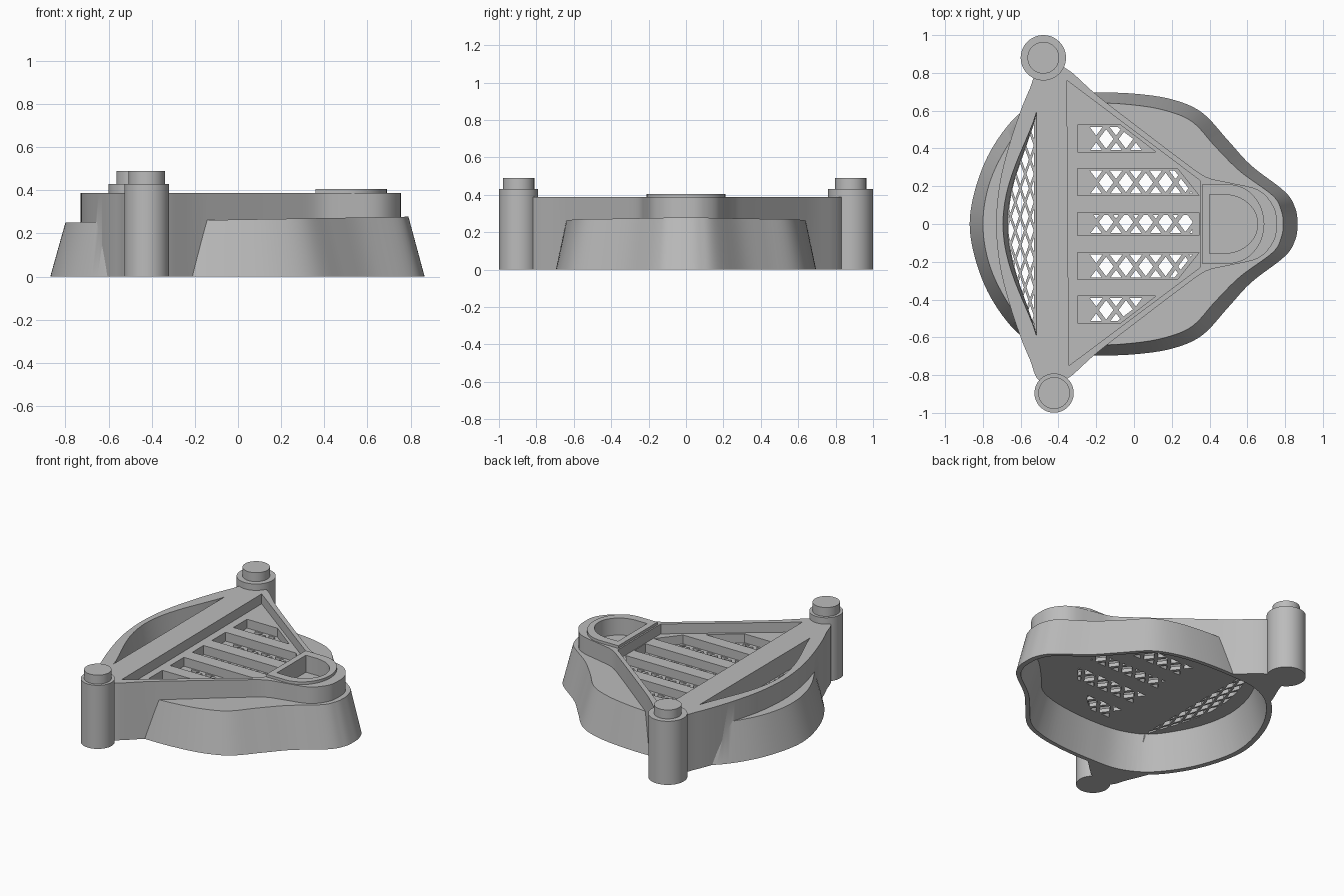
import bpy, bmesh, math
from mathutils import Vector

cube = bpy.data.objects.get("Cube")
if cube:
    bpy.data.objects.remove(cube, do_unlink=True)

grey = bpy.data.materials.new("plain_grey")
grey.use_nodes = True
COLOUR = (0.5, 0.5, 0.5, 1)
grey.diffuse_color = COLOUR
grey.node_tree.nodes["Principled BSDF"].inputs["Base Color"].default_value = COLOUR


def mirrored(half):
    """Close a half outline, which runs from +x round to -x, across y."""
    return half + [(x, -y) for x, y in half[-2:0:-1]]


def smooth_loop(points, steps=6):
    """Sample a closed Catmull-Rom curve through the points."""
    pts = [Vector(p) for p in points]
    n, out = len(pts), []
    for i in range(n):
        a, b, c, d = (pts[(i + k) % n] for k in (-1, 0, 1, 2))
        for s in range(steps):
            t = s / steps
            out.append(0.5 * (2 * b + (c - a) * t + (2 * a - 5 * b + 4 * c - d) * t * t
                              + (3 * b - a - 3 * c + d) * t ** 3))
    return [tuple(p) for p in out]


def scaled(loop, f):
    return [(x * f, y * f) for x, y in loop]


def add_loft(bm, low, high, z0, z1, tilt=0):
    """Closed solid between two outlines of equal length."""
    a = [bm.verts.new((x, y, z0)) for x, y in low]
    b = [bm.verts.new((x, y, z1 + tilt * x)) for x, y in high]
    n = len(a)
    bm.faces.new(a[::-1])
    bm.faces.new(b)
    for i in range(n):
        j = (i + 1) % n
        bm.faces.new((a[i], a[j], b[j], b[i]))


def solids(name, parts):
    bm = bmesh.new()
    for part in parts:
        add_loft(bm, *part)
    bmesh.ops.recalc_face_normals(bm, faces=bm.faces)
    mesh = bpy.data.meshes.new(name)
    bm.to_mesh(mesh)
    bm.free()
    ob = bpy.data.objects.new(name, mesh)
    bpy.context.collection.objects.link(ob)
    mesh.materials.append(grey)
    return ob


def boolean(target, tool, operation):
    """Apply the operation and discard the tool object."""
    tool.hide_render = True
    mod = target.modifiers.new(operation.lower(), "BOOLEAN")
    mod.operation, mod.object, mod.solver = operation, tool, "EXACT"
    bpy.context.view_layer.objects.active = target
    bpy.ops.object.modifier_apply(modifier=mod.name)
    bpy.data.objects.remove(tool, do_unlink=True)


def prism(loop, z0, z1):
    return (loop, loop, z0, z1)


def smooth(ob):
    bpy.ops.object.select_all(action="DESELECT")
    ob.select_set(True)
    bpy.context.view_layer.objects.active = ob
    bpy.ops.object.shade_smooth_by_angle(angle=math.radians(25))


def d_shape(x0, x1, x2, w, n=20):
    """Straight back at x0, rounded nose reaching x2."""
    arc = [(x1 + (x2 - x1) * math.cos(a), w * math.sin(a))
           for a in (math.pi * (i / n - 0.5) for i in range(n + 1))]
    return [(x0, -w)] + arc + [(x0, w)]


# Flared skirt, with its lower and upper outlines
skirt_low = smooth_loop(mirrored([
    (.865, 0), (.855, .08), (.8, .17), (.62, .31), (.5, .44), (.36, .59), (.2, .66),
    (0, .69), (-.2, .695), (-.42, .68), (-.6, .59), (-.74, .42), (-.83, .22), (-.87, 0)]))
skirt_high = smooth_loop(mirrored([
    (.79, 0), (.78, .07), (.735, .15), (.56, .28), (.43, .41), (.31, .54), (.17, .6),
    (0, .63), (-.2, .64), (-.4, .62), (-.57, .54), (-.69, .38), (-.77, .2), (-.8, 0)]))
body = solids("skirt_and_frame", [(skirt_low, skirt_high, 0, .264, .017)])

# Triangular frame standing through the skirt
frame = smooth_loop(mirrored([
    (.755, 0), (.74, .09), (.66, .18), (.5, .22), (.38, .25), (.25, .34), (0, .53),
    (-.2, .685), (-.37, .83), (-.5, .83), (-.55, .72), (-.6, .6), (-.66, .42),
    (-.71, .22), (-.73, 0)]), 4)
boolean(body, solids("frame_solid", [prism(frame, 0, .387)]), "UNION")

# Raised rim of the rounded socket
boolean(body, solids("rim_solid", [prism(d_shape(.36, .5, .69, .21), .3, .405)]), "UNION")

# Hollow underside
boolean(body, solids("cavity", [(scaled(skirt_low, .96), scaled(skirt_high, .96), -.001, .235)]),
        "DIFFERENCE")

# Recesses: main triangle, socket, and sloped crescent
pocket = [(-.345, -.75), (.35, -.23), (.35, .23), (-.355, .76)]
boolean(body, solids("main_recess", [prism(pocket, .32, .6)]), "DIFFERENCE")
boolean(body, solids("socket_recess", [prism(d_shape(.4, .48, .655, .155), .29, .6)]),
        "DIFFERENCE")


def crescent(depth, length, flat):
    n = 24
    return [(flat - depth * math.cos(math.pi / 2 * t) ** 1.2, length * t)
            for t in (1 - 2 * i / n for i in range(1, n))] + [(flat, -length), (flat, length)]


boolean(body, solids("crescent_recess",
                     [(crescent(.15, .57, -.52), crescent(.185, .6, -.515), .26, .42)]),
        "DIFFERENCE")


# Slots between the bars, trimmed by the slanted frame edge
def slot(y0, y1, x0, limit, inset):
    ends = [min(limit, -.38 + (.76 - abs(y)) * 1.31 - inset) for y in (y0, y1)]
    return [(x0, y0), (ends[0], y0), (ends[1], y1), (x0, y1)]


rows = [(-.525, -.38), (-.295, -.15), (-.06, .06), (.15, .295), (.38, .525)]
boolean(body, solids("slots", [prism(slot(a, b, -.3, .345, 0), .26, .55) for a, b in rows]),
        "DIFFERENCE")


# Diamond lattice openings
def diamonds(x0, x1, y0, y1, px, py, gap):
    parts = []
    for j in range(int((y1 - y0) / py) + 2):
        for i in range(int((x1 - x0) / px) + 2):
            x, y = x0 + (i + j % 2 / 2) * px, y0 + j * py
            w, h = px / 2 * gap, py * gap
            parts.append(prism([(x + w, y), (x, y + h), (x - w, y), (x, y - h)], .1, .3))
    return parts


for k, (a, b) in enumerate(rows):
    holes = solids("row_holes", diamonds(-.2, .32, a, b, .105, .07, .74))
    area = solids("row_area", [prism(slot(a + .012, b - .012, -.24, .31, .03), .15, .28)])
    boolean(holes, area, "INTERSECT")
    boolean(body, holes, "DIFFERENCE")

holes = solids("crescent_holes", diamonds(-.68, -.52, -.56, .56, .052, .075, .74))
boolean(holes, solids("crescent_area", [prism(crescent(.135, .55, -.53), .15, .28)]), "INTERSECT")
boolean(body, holes, "DIFFERENCE")
smooth(body)


# Corner pillars with locating pins
def circle(x, y, r, n=48):
    return [(x + r * math.cos(math.tau * i / n), y + r * math.sin(math.tau * i / n))
            for i in range(n)]


for side, x, y, r in (("back", -.48, .88, .12), ("front", -.423, -.895, .104)):
    smooth(solids(side + "_pillar", [prism(circle(x, y, r), 0, .43)]))
    smooth(solids(side + "_pin", [prism(circle(x, y, .084), .42, .49)]))
